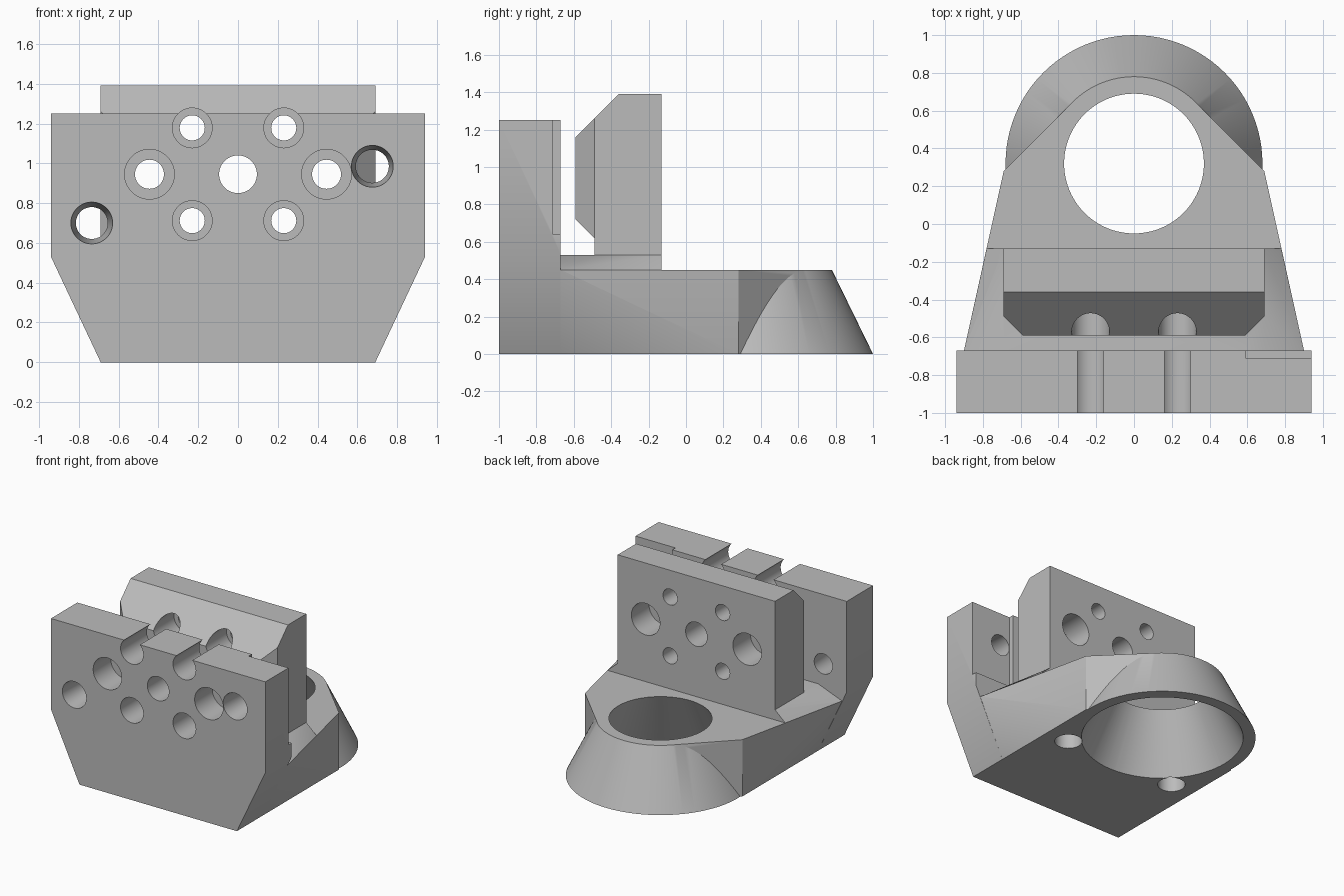
import bpy, bmesh, math
from mathutils import Matrix, Vector

cube = bpy.data.objects.get("Cube")
if cube:
    bpy.data.objects.remove(cube, do_unlink=True)

grey = bpy.data.materials.new("plain_grey")
grey.use_nodes = True
colour = (0.5, 0.5, 0.5, 1)
grey.diffuse_color = colour
grey.node_tree.nodes["Principled BSDF"].inputs["Base Color"].default_value = colour


def finish(name, bm):
    bmesh.ops.recalc_face_normals(bm, faces=bm.faces)
    mesh = bpy.data.meshes.new(name)
    bm.to_mesh(mesh)
    bm.free()
    mesh.materials.append(grey)
    ob = bpy.data.objects.new(name, mesh)
    bpy.context.collection.objects.link(ob)
    return ob


def prism(name, corners, shift):
    """Extrude a flat outline of 3D corners along a vector."""
    bm = bmesh.new()
    face = bm.faces.new([bm.verts.new(c) for c in corners])
    new = bmesh.ops.extrude_face_region(bm, geom=[face])["geom"]
    bmesh.ops.translate(bm, vec=shift, verts=[v for v in new if isinstance(v, bmesh.types.BMVert)])
    return finish(name, bm)


def hull(name, half):
    """Convex solid from points mirrored across x."""
    bm = bmesh.new()
    for x, y, z in half:
        for s in (-1, 1):
            bm.verts.new((s * x, y, z))
    res = bmesh.ops.convex_hull(bm, input=bm.verts)
    loose = {v for v in res["geom_interior"] if isinstance(v, bmesh.types.BMVert)}
    bmesh.ops.delete(bm, geom=list(loose), context="VERTS")
    return finish(name, bm)


def cone(name, start, end, r1, r2, sides=48):
    """Capped cone or cylinder between two points."""
    a, b = Vector(start), Vector(end)
    rot = (b - a).to_track_quat("Z", "Y").to_matrix().to_4x4()
    bm = bmesh.new()
    bmesh.ops.create_cone(bm, cap_ends=True, segments=sides, radius1=r1, radius2=r2,
                          depth=(b - a).length,
                          matrix=Matrix.Translation((a + b) / 2) @ rot)
    return finish(name, bm)


def combine(target, tool, operation):
    mod = target.modifiers.new("combine", "BOOLEAN")
    mod.object, mod.operation, mod.solver = tool, operation, "EXACT"
    bpy.context.view_layer.objects.active = target
    bpy.ops.object.modifier_apply(modifier=mod.name)
    bpy.data.objects.remove(tool, do_unlink=True)


def bore(target, x, z, y1, y2, r1, r2=None):
    combine(target, cone("bore", (x, y1, z), (x, y2, z), r1, r2 or r1), "DIFFERENCE")


# Front jaw plate, narrowed towards the bottom
half = [(0.69, 0), (0.94, 0.53), (0.94, 1.25)]
outline = half + [(-x, z) for x, z in reversed(half)]
body = prism("clamp_body", [(x, -1, z) for x, z in outline], (0, 0.33, 0))

# Base: flared at the plate, tapering to the ring
base = hull("base", [(0.69, -0.75, 0), (0.69, 0.28, 0), (0.325, 0.645, 0),
                     (0.89, -0.75, 0.45), (0.9, -0.67, 0.45),
                     (0.69, 0.28, 0.45), (0.325, 0.645, 0.45)])

# Sloped step under the rear jaw
step = hull("step", [(0.69, -0.72, 0.53), (0.69, -0.13, 0.53),
                     (0.89, -0.72, 0.45), (0.9, -0.67, 0.45), (0.78, -0.13, 0.45),
                     (0.68, -0.72, 0.4), (0.68, -0.13, 0.4)])

# Rear jaw block with bevelled front
profile = [(-0.13, 0.42), (-0.13, 1.39), (-0.36, 1.39), (-0.59, 1.16),
           (-0.59, 0.72), (-0.49, 0.62), (-0.49, 0.42)]
jaw = prism("rear_jaw", [(-0.69, y, z) for y, z in profile], (1.38, 0, 0))
for s in (-1, 1):
    corner = [(s * 0.59, -0.59), (s * 0.69, -0.49), (s * 0.8, -0.49), (s * 0.8, -0.7), (s * 0.59, -0.7)]
    combine(jaw, prism("corner", [(x, y, 0.3) for x, y in corner], (0, 0, 1.3)), "DIFFERENCE")

# Conical ring socket
CENTRE, SLOPE = 0.32, 0.22 / 0.45
ring = cone("ring", (0, CENTRE, 0), (0, CENTRE, 0.45), 0.68, 0.46, 96)

for part in (base, step, jaw, ring):
    combine(body, part, "UNION")

# Tapered opening through the ring
low, high = -0.1, 0.6
opening = cone("opening", (0, CENTRE, low), (0, CENTRE, high),
               0.59 - SLOPE * low, 0.59 - SLOPE * high, 96)
combine(body, opening, "DIFFERENCE")

# Recess behind the front plate
recess = [(0.59, -0.71), (1.1, -0.71), (1.1, -0.62), (0.59, -0.62)]
combine(body, prism("recess", [(x, y, 0.64) for x, y in recess], (0, 0, 0.8)), "DIFFERENCE")

# Bolt holes: small ones with front counterbore, side ones counterbored at both ends
MID = 0.945
bore(body, 0, MID, -1.2, 0, 0.095)
for s in (-1, 1):
    for dz in (-0.233, 0.233):
        bore(body, s * 0.23, MID + dz, -1.2, -0.33, 0.1)
        bore(body, s * 0.23, MID + dz, -0.4, 0, 0.063)
    bore(body, s * 0.445, MID, -1.2, -0.78, 0.125)
    bore(body, s * 0.445, MID, -0.9, -0.2, 0.073)
    bore(body, s * 0.445, MID, -0.35, 0, 0.125)
    # Blind holes in the underside
    blind = cone("blind", (s * 0.49, -0.16, -0.1), (s * 0.49, -0.16, 0.35), 0.1, 0.1)
    combine(body, blind, "DIFFERENCE")

# Tapered holes in the front plate only
for x, z in ((-0.735, 0.7), (0.675, 0.985)):
    bore(body, x, z, -1.04, -0.63, 0.108, 0.077)

bpy.ops.object.select_all(action="DESELECT")
body.select_set(True)
bpy.context.view_layer.objects.active = body
bpy.ops.object.shade_smooth_by_angle(angle=math.radians(28))
